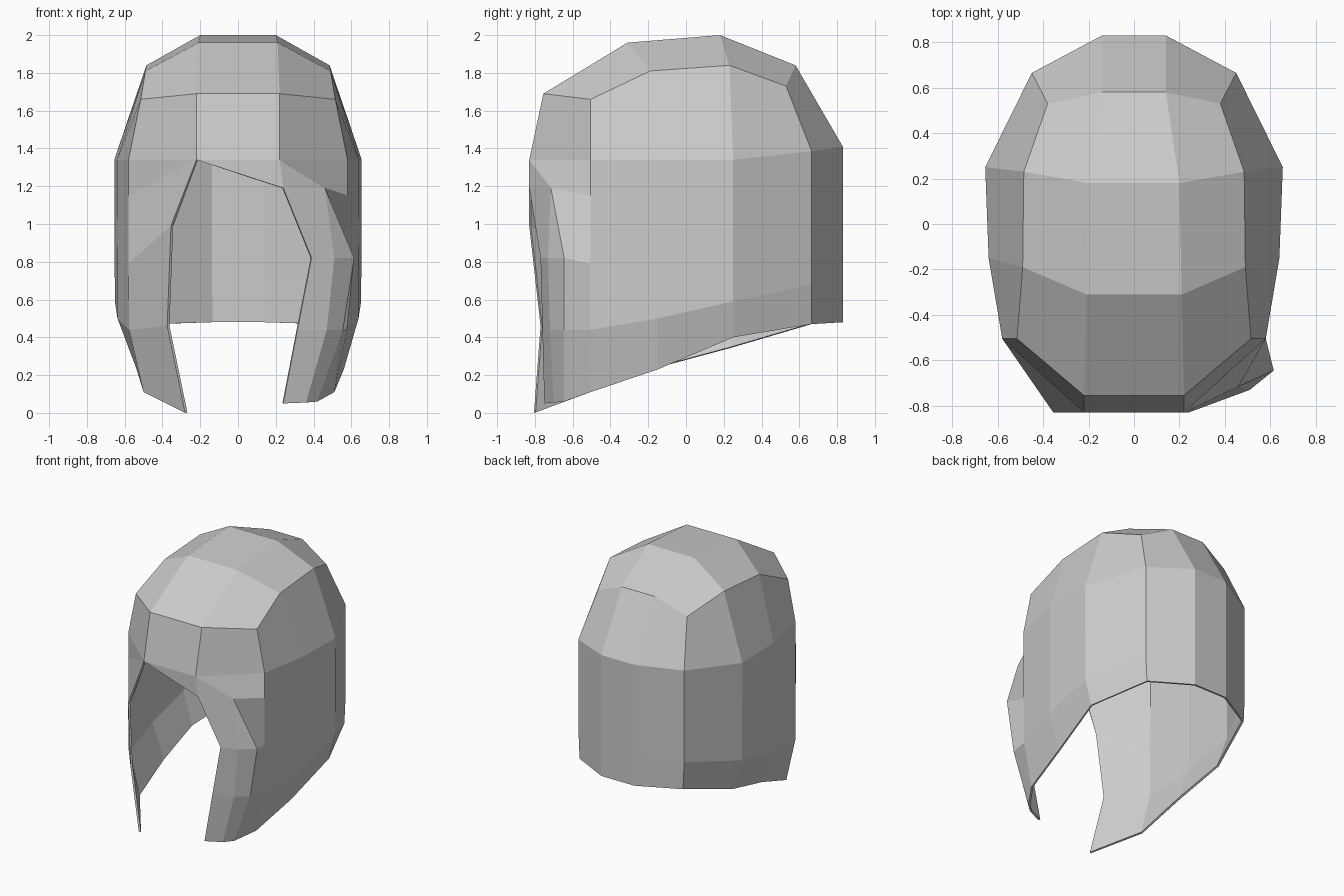
import bpy, bmesh

if "Cube" in bpy.data.objects:
    bpy.data.objects.remove(bpy.data.objects["Cube"])

bm = bmesh.new()


def face(*pts):
    bm.faces.new([bm.verts.new(p) for p in pts])


def strip(a, b):
    for i in range(len(a) - 1):
        face(a[i], a[i + 1], b[i + 1], b[i])


def side(pts, s):
    return [(x * s, y, z) for x, y, z in pts]


# Half profiles, front to back
crown = [(.22, -.755, 1.69), (.21, -.31, 1.96), (.2, .18, 2), (.14, .58, 1.84)]
shoulder = [(.515, -.505, 1.66), (.49, -.19, 1.81), (.485, .23, 1.84), (.38, .53, 1.73)]
brow = [(.22, -.83, 1.34)]
ring = [(.58, -.505, 1.34), (.64, -.15, 1.34), (.655, .25, 1.34), (.45, .665, 1.385), (.14, .83, 1.41)]
mid = [(.577, -.505, .44), (.638, -.15, .5), (.652, .25, .59), (.45, .665, .68), (.14, .83, .72)]
hem_right = [(.51, -.505, .11), (.56, -.15, .23), (.6, .25, .4), (.44, .665, .47), (.14, .83, .48)]
hem_left = [(.5, -.505, .11), (.54, -.15, .24), (.57, .24, .345), (.44, .665, .47), (.14, .83, .48)]
temple = [(.58, -.505, 1.15), (.58, -.505, .79)]

# Dome and walls, both sides
for s, hem in ((1, hem_right), (-1, hem_left)):
    c, sh, b, r, m, h, t = [side(p, s) for p in (crown, shoulder, brow, ring, mid, hem, temple)]
    strip(c, sh)
    strip(sh, r[:4])
    face(c[0], sh[0], r[0], b[0])
    face(sh[3], c[3], r[4], r[3])
    face(r[0], *t, m[0], m[1], r[1])
    strip(r[1:], m[1:])
    strip(m, h)

# Centre strip over the head, from brow to nape
centre = brow + crown + [ring[4], mid[4], hem_right[4]]
strip(centre, side(centre, -1))

# Left cheek guard
edge = [(-.22, -.83, 1.34), (-.355, -.83, .99), (-.375, -.77, .46), (-.28, -.805, 0)]
col = side(temple + [mid[0], hem_left[0]], -1)
face(edge[0], side(ring, -1)[0], col[0])
strip(edge, col)

# Right cheek guard, flared and broken downwards from the brow
inner = (.24, -.83, 1.19)
flare = (.46, -.715, 1.19)
rows = [[(.39, -.77, .82), (.51, -.73, .82), (.615, -.645, .82), temple[1]],
        [(.315, -.76, .44), (.47, -.72, .44), (.555, -.645, .44), mid[0]],
        [(.24, -.75, .05), (.36, -.7, .055), (.42, -.645, .06), hem_right[0]]]
face(side(brow, -1)[0], brow[0], inner)
face(brow[0], inner, flare)
face(brow[0], flare, temple[0], ring[0])
face(inner, rows[0][0], rows[0][1], flare)
face(flare, rows[0][1], rows[0][2])
face(flare, rows[0][2], temple[1], temple[0])
for a, b in zip(rows, rows[1:]):
    strip(a, b)

bmesh.ops.remove_doubles(bm, verts=bm.verts, dist=.001)
bmesh.ops.recalc_face_normals(bm, faces=bm.faces)
bm.faces.ensure_lookup_table()
top = max(bm.faces, key=lambda f: f.calc_center_median().z)
if top.normal.z < 0:
    bmesh.ops.reverse_faces(bm, faces=bm.faces)

# Shell with a thin wall
mesh = bpy.data.meshes.new("helmet_shell")
bm.to_mesh(mesh)
bm.free()
helmet = bpy.data.objects.new("helmet_shell", mesh)
bpy.context.collection.objects.link(helmet)
wall = helmet.modifiers.new("wall_thickness", 'SOLIDIFY')
wall.thickness = .015
wall.offset = -1
